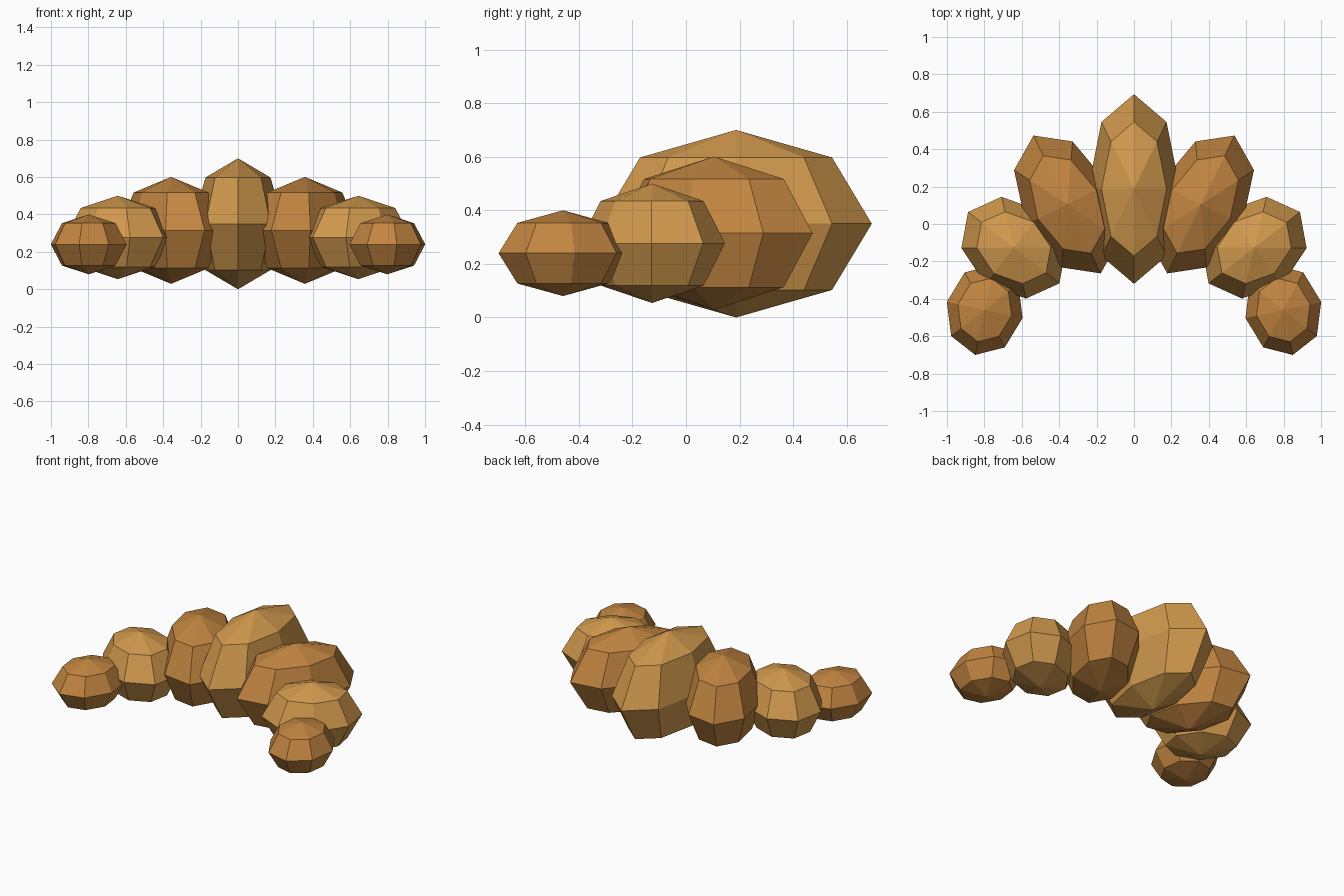
import bpy
from math import sin, cos, radians

if "Cube" in bpy.data.objects:
    bpy.data.objects.remove(bpy.data.objects["Cube"])


def material(name, color):
    mat = bpy.data.materials.new(name)
    mat.diffuse_color = (*color, 1)
    mat.use_nodes = True
    mat.node_tree.nodes["Principled BSDF"].inputs["Base Color"].default_value = mat.diffuse_color
    return mat


light = material("light_tan", (0.64, 0.32, 0.074))
dark = material("dark_tan", (0.54, 0.235, 0.052))

ARC_R, ARC_Y, STEP = 0.816, -0.629, 26


def lobe(name, angle, length, height, z, mat):
    """Low-poly ellipsoid on the arc, long axis pointing outward."""
    a = radians(angle)
    bpy.ops.mesh.primitive_uv_sphere_add(
        segments=8, ring_count=4, radius=1,
        location=(-ARC_R * sin(a), ARC_Y + ARC_R * cos(a), z),
        rotation=(0, 0, a))
    ob = bpy.context.object
    ob.name = name
    ob.scale = (0.246, length, height)
    ob.data.materials.append(mat)


# Half lengths, half heights and centre heights, from the middle outward
sizes = [(0.507, 0.35, 0.35), (0.41, 0.286, 0.315),
         (0.31, 0.223, 0.277), (0.207, 0.16, 0.24)]

# Middle lobe, then mirrored pairs around the crescent
for i, (length, height, z) in enumerate(sizes):
    mat = dark if i % 2 else light
    if i == 0:
        lobe("middle_lobe", 0, length, height, z, mat)
        continue
    for side, sign in (("left", 1), ("right", -1)):
        lobe(f"{side}_lobe_{i}", sign * STEP * i, length, height, z, mat)
